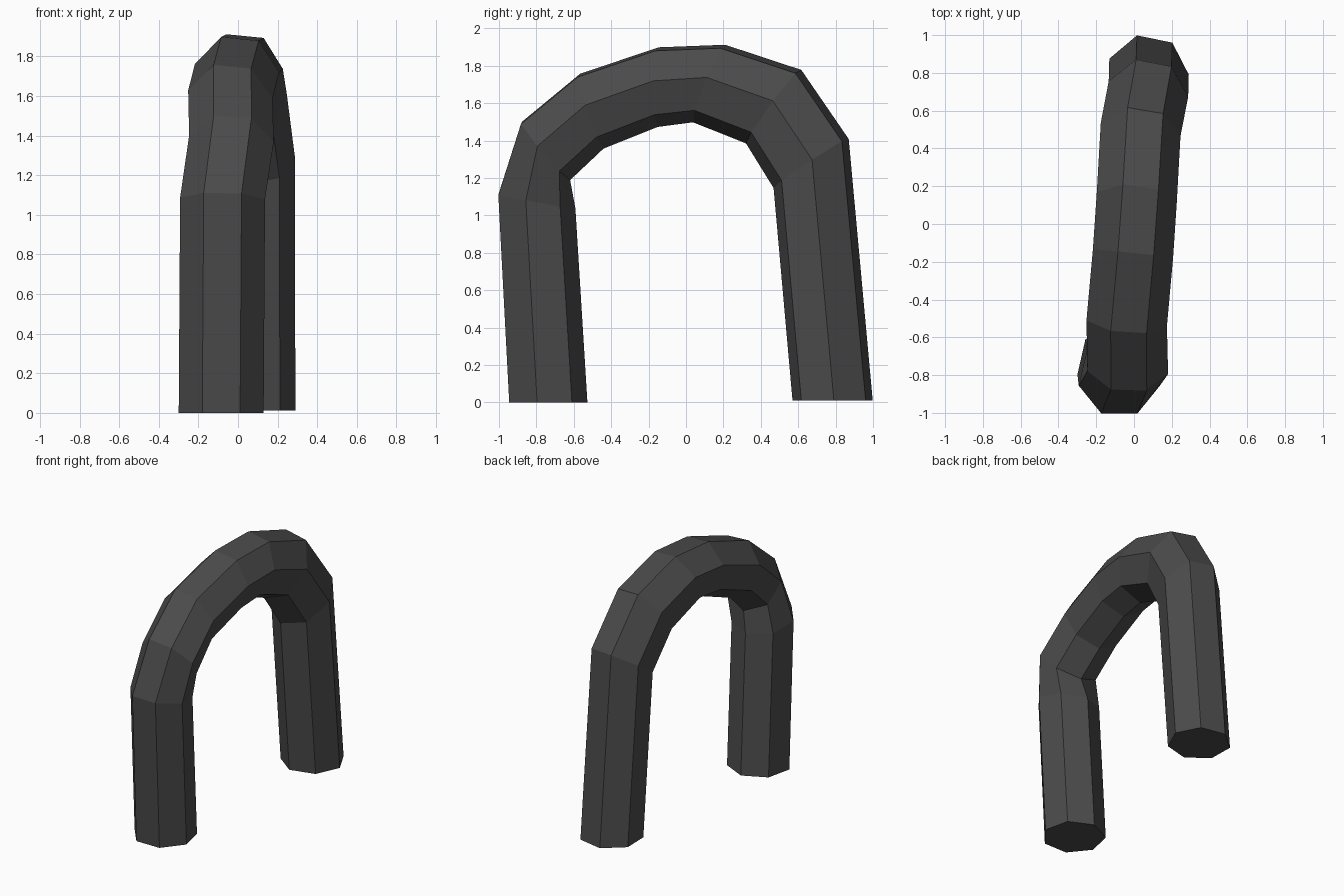
import bpy, bmesh, math
from mathutils import Vector

if "Cube" in bpy.data.objects:
    bpy.data.objects.remove(bpy.data.objects["Cube"])

SIDES, RADIUS = 7, 0.22
THETA = math.radians(5.7)          # heading of the arch plane, away from +y

# Path rings: centre x, y, z, tangent angle in the arch plane, stretch in that plane
RINGS = [
    (-0.085, -0.747, 0.000, 90, 1.00),
    (-0.078, -0.808, 1.075, 80, 1.00),
    (-0.035, -0.756, 1.350, 40, 0.96),
    (-0.042, -0.510, 1.563, 18, 0.99),
    (-0.010, -0.153, 1.692, 0, 1.00),
    (0.008, 0.121, 1.711, -22, 1.05),
    (0.027, 0.468, 1.587, -36.6, 1.15),
    (0.067, 0.670, 1.281, -56.7, 1.12),
    (0.070, 0.785, 0.011, -90, 1.00),
]

heading = Vector((math.sin(THETA), math.cos(THETA), 0))
side = Vector((math.cos(THETA), -math.sin(THETA), 0))
bm = bmesh.new()


def add_ring(x, y, z, angle, stretch):
    a = math.radians(angle)
    out = heading * -math.sin(a) + Vector((0, 0, math.cos(a)))
    verts = []
    for k in range(SIDES):
        p = THETA + math.tau * (k + 0.5) / SIDES
        offset = out * math.cos(p) * stretch + side * math.sin(p)
        verts.append(bm.verts.new(Vector((x, y, z)) + offset * RADIUS))
    return verts


# Seven-sided tube swept over the arch, closed at both feet
rings = [add_ring(*r) for r in RINGS]
for a, b in zip(rings, rings[1:]):
    for k in range(SIDES):
        n = (k + 1) % SIDES
        bm.faces.new((a[k], a[n], b[n], b[k]))
bm.faces.new(rings[0])
bm.faces.new(rings[-1])
bmesh.ops.recalc_face_normals(bm, faces=bm.faces[:])

mesh = bpy.data.meshes.new("arch_tube")
bm.to_mesh(mesh)
bm.free()
mat = bpy.data.materials.new("dark grey")
mat.diffuse_color = (0.07, 0.07, 0.07, 1)
mat.use_nodes = True
mat.node_tree.nodes["Principled BSDF"].inputs["Base Color"].default_value = mat.diffuse_color
mesh.materials.append(mat)
bpy.context.collection.objects.link(bpy.data.objects.new("arch_tube", mesh))
